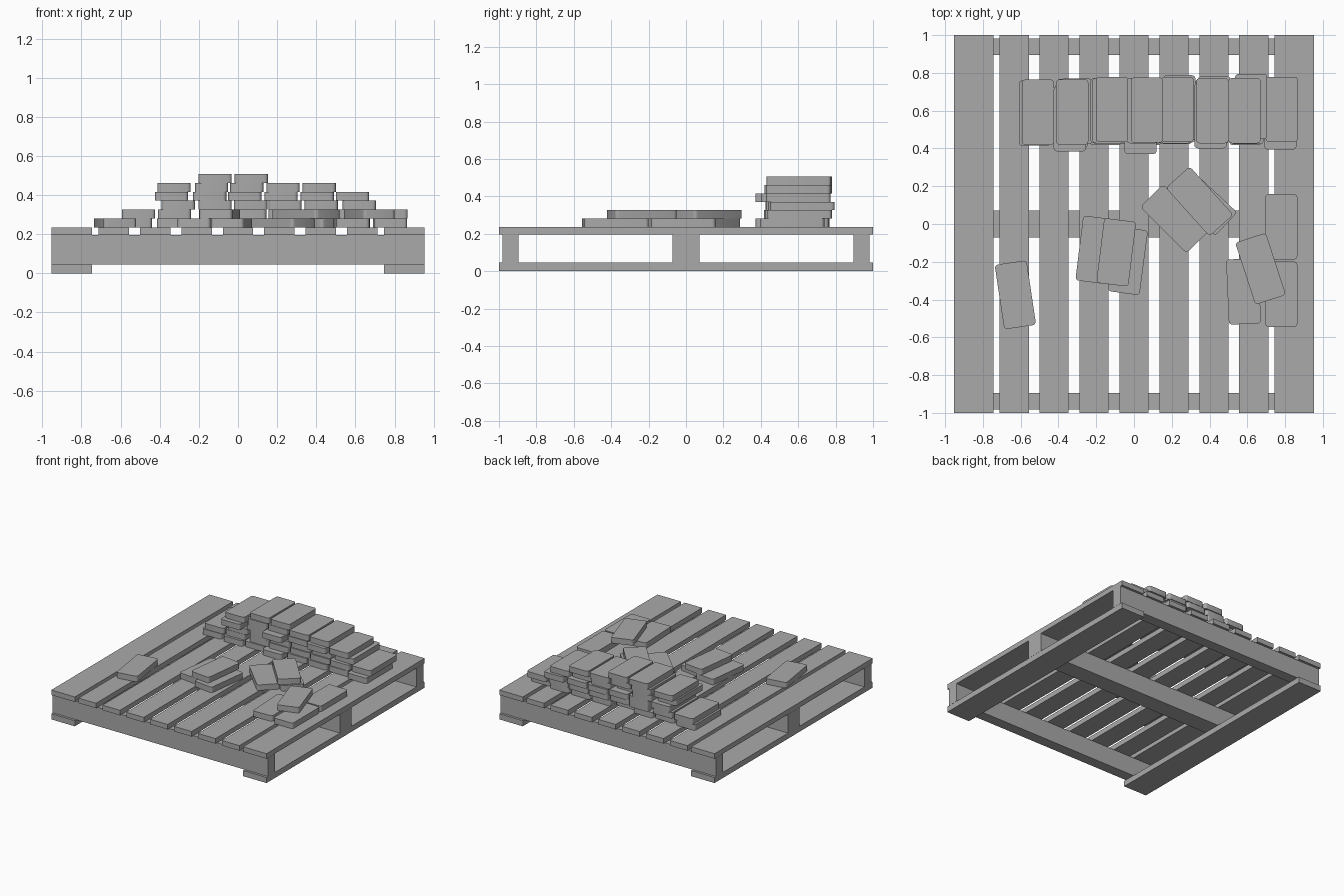
import bpy
import bmesh
from math import radians
from mathutils import Matrix

cube = bpy.data.objects.get("Cube")
if cube:
    bpy.data.objects.remove(cube)

grey = bpy.data.materials.new("plain grey")
grey.use_nodes = True
colour = (0.4, 0.4, 0.4, 1)
grey.diffuse_color = colour
grey.node_tree.nodes["Principled BSDF"].inputs["Base Color"].default_value = colour


def block(name, centre, size, turn=0, corner=0):
    """Box with optional rounded upright corners, turned about z."""
    bm = bmesh.new()
    bmesh.ops.create_cube(bm, size=1, matrix=Matrix.Diagonal((*size, 1)))
    if corner:
        upright = [e for e in bm.edges
                   if abs(e.verts[0].co.z - e.verts[1].co.z) > size[2] / 2]
        bmesh.ops.bevel(bm, geom=upright, offset=corner, segments=4,
                        profile=0.5, affect='EDGES')
    mesh = bpy.data.meshes.new(name)
    bm.to_mesh(mesh)
    bm.free()
    mesh.materials.append(grey)
    obj = bpy.data.objects.new(name, mesh)
    obj.location = centre
    obj.rotation_euler.z = radians(turn)
    bpy.context.collection.objects.link(obj)
    if corner:
        bpy.ops.object.select_all(action='DESELECT')
        obj.select_set(True)
        bpy.context.view_layer.objects.active = obj
        bpy.ops.object.shade_smooth_by_angle(angle=radians(40))
    return obj


# Pallet: ground boards, cross beams and deck slats
for side in (-1, 1):
    block("ground_board", (side * 0.849, 0, 0.0225), (0.208, 2, 0.045))
    block("end_beam", (0, side * 0.938, 0.12), (1.908, 0.086, 0.15))
    block("wide_deck_slat", (side * 0.849, 0, 0.215), (0.208, 2, 0.04))
block("middle_beam", (0, 0, 0.12), (1.908, 0.142, 0.15))
for i in range(-3, 4):
    block("deck_slat", (i * 0.2115, 0, 0.215), (0.155, 2, 0.04))

# Bricks
DECK, THICK = 0.235, 0.0453


def brick(name, x, y, layer, turn=0):
    z = DECK + (layer + 0.5) * THICK
    block(name, (x, y, z), (0.17, 0.345, THICK), turn, 0.018)


# Stacked wall: each layer lists brick centres (x, y)
wall = [
    [(-.525, .587), (-.33, .575), (-.15, .59), (.035, .545),
     (.22, .595), (.405, .59), (.59, .59), (.775, .567)],
    [(-.508, .592), (-.325, .595), (-.115, .6), (.06, .59),
     (.24, .605), (.42, .6), (.6, .595), (.782, .607)],
    [(-.305, .597), (-.117, .6), (.065, .6), (.24, .615),
     (.425, .612), (.62, .622)],
    [(-.34, .557), (-.145, .6), (.035, .543), (.22, .6),
     (.405, .573), (.585, .6)],
    [(-.327, .593), (-.135, .6), (.045, .6), (.23, .607), (.415, .6)],
    [(-.117, .607), (.068, .603)],
]
for layer, row in enumerate(wall):
    for x, y in row:
        brick("wall_brick", x, y, layer)

# Loose bricks: x, y, layer, turn
for place in [
    (-.628, -.375, 0, 8.5),
    (-.205, -.137, 0, -7), (-.033, -.195, 0, -7.5), (-.094, -.15, 1, -7),
    (.216, .028, 0, 45), (.362, .117, 0, 47), (.347, .12, 1, 42),
    (.78, -.015, 0, 0), (.78, -.372, 0, 0), (.58, -.357, 0, 2.5),
    (.67, -.237, 1, 18),
]:
    brick("loose_brick", *place)
